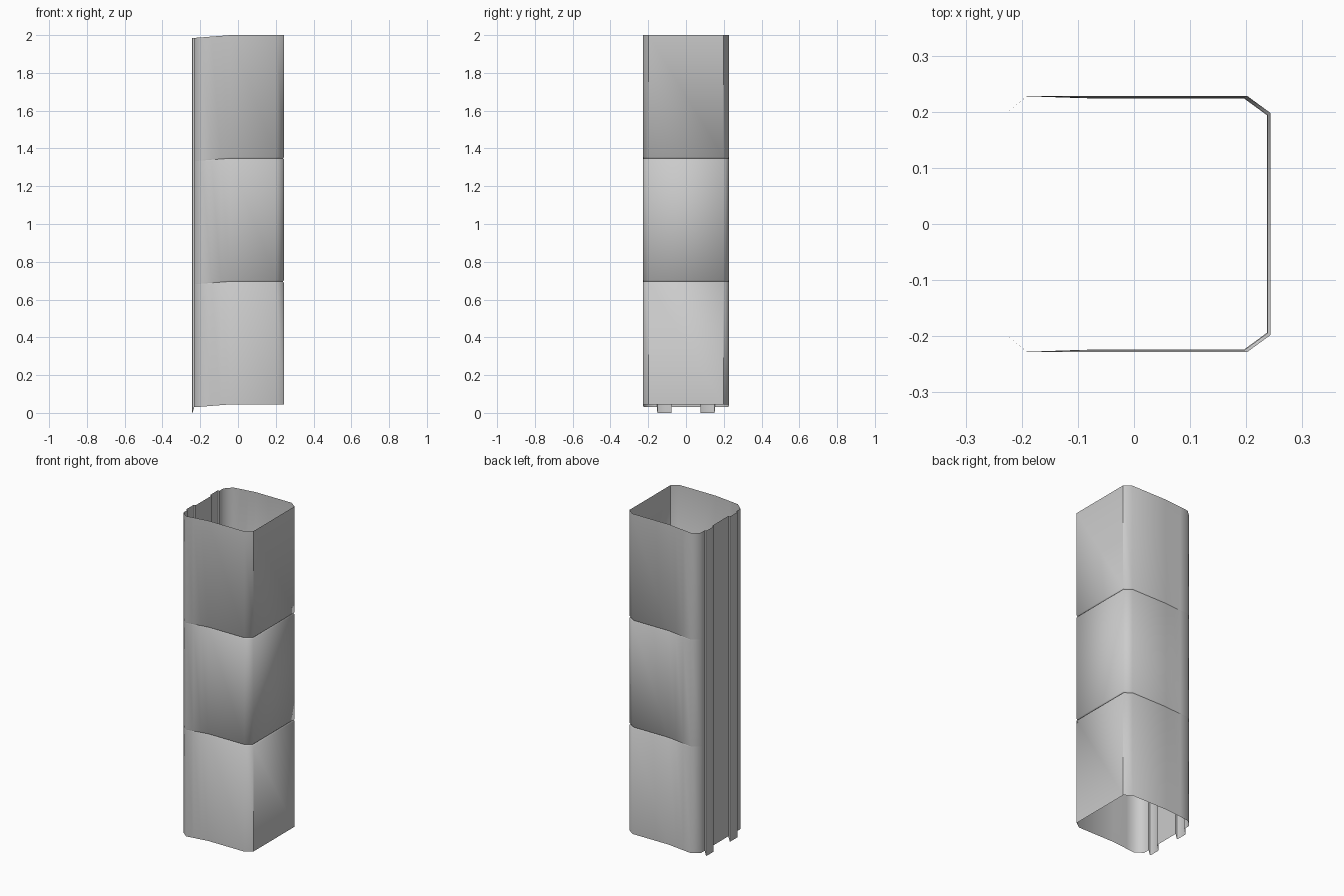
import bpy, bmesh

if "Cube" in bpy.data.objects:
    bpy.data.objects.remove(bpy.data.objects["Cube"])

# Half of the cross-section (y > 0), from back panel centre round to the right wall:
# (x, y, hangs_down) - the rib points extend to the ground as tabs
HALF = [
    (-0.232, 0.077, 0), (-0.241, 0.078, 1), (-0.244, 0.083, 1),
    (-0.244, 0.146, 1), (-0.241, 0.152, 1), (-0.233, 0.153, 0),
    (-0.233, 0.192, 0), (-0.191, 0.228, 0), (-0.14, 0.228, 0), (-0.09, 0.228, 0),
    (-0.04, 0.228, 0), (0.202, 0.228, 0), (0.243, 0.198, 0),
]
RING = HALF + [(x, -y, t) for x, y, t in reversed(HALF)]


def drop(x):
    """Rims dip gently towards the back panel."""
    return 0.015 * min(1, max(0, (-0.04 - x) / 0.19))


def add_ring(bm, z, inset=0.0, tabs=False):
    ring = []
    for x, y, tab in RING:
        # seam groove fades out towards the ribbed back
        k = inset * min(1, max(0, (x + 0.2) / 0.12))
        px, py = x - (k if x > 0.2 else 0), y - 0.7 * k * (1 if y > 0 else -1)
        pz = 0.0 if tabs and tab else z - drop(x)
        ring.append(bm.verts.new((px, py, pz)))
    return ring


def make_segment(name, z0, z1, groove0, groove1):
    bm = bmesh.new()
    rows = []
    if groove0:
        rows.append(add_ring(bm, z0, groove0))
        rows.append(add_ring(bm, z0 + 0.006))
    else:
        # lowest rim with two hanging tabs
        rows.append(add_ring(bm, z0, tabs=True))
    if groove1:
        rows.append(add_ring(bm, z1 - 0.006))
        rows.append(add_ring(bm, z1, groove1))
    else:
        rows.append(add_ring(bm, z1))
    n = len(RING)
    for a, b in zip(rows, rows[1:]):
        for i in range(n):
            j = (i + 1) % n
            bm.faces.new((a[i], a[j], b[j], b[i]))
    bmesh.ops.recalc_face_normals(bm, faces=bm.faces)
    # open shell: make sure the right wall faces outwards
    bm.normal_update()
    wall = max(bm.faces, key=lambda f: f.calc_center_median().x)
    if wall.normal.x < 0:
        bmesh.ops.reverse_faces(bm, faces=bm.faces)
    mesh = bpy.data.meshes.new(name)
    bm.to_mesh(mesh)
    bm.free()
    obj = bpy.data.objects.new(name, mesh)
    bpy.context.collection.objects.link(obj)
    bpy.ops.object.select_all(action='DESELECT')
    bpy.context.view_layer.objects.active = obj
    obj.select_set(True)
    bpy.ops.object.shade_smooth_by_angle(angle=0.9)


# Three stacked tube sections meeting at shallow seams
make_segment("lower_sleeve", 0.045, 0.696, 0, 0.006)
make_segment("middle_sleeve", 0.696, 1.348, 0.006, 0.005)
make_segment("upper_sleeve", 1.348, 2.0, 0.005, 0)
